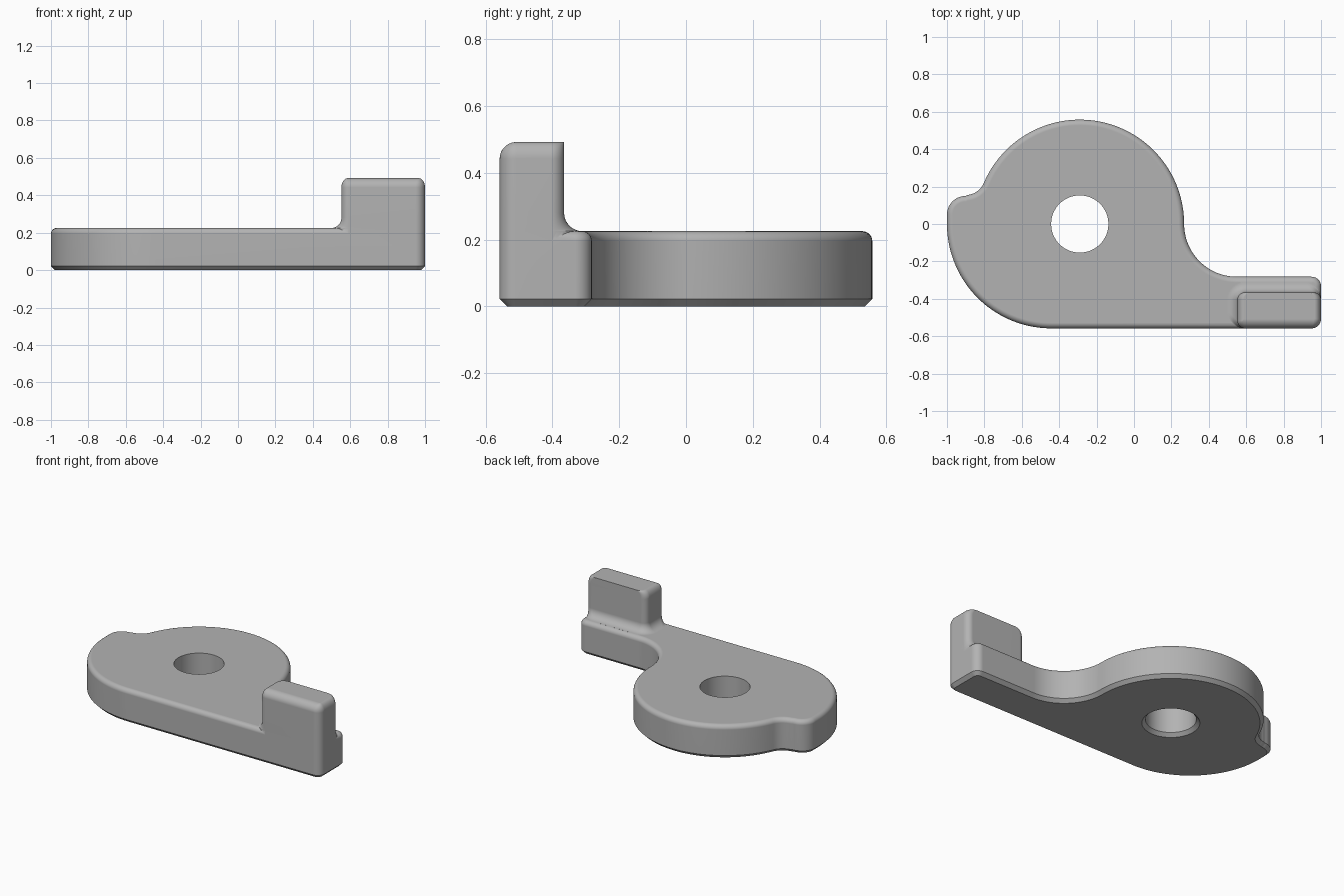
import bpy, bmesh
from math import cos, sin, pi, radians, sqrt, atan2, degrees

cube = bpy.data.objects.get("Cube")
if cube:
    bpy.data.objects.remove(cube, do_unlink=True)

grey = bpy.data.materials.new("plain_grey")
grey.use_nodes = True
colour = (0.45, 0.45, 0.45, 1)
grey.diffuse_color = colour
grey.node_tree.nodes["Principled BSDF"].inputs["Base Color"].default_value = colour


def arc(cx, cy, r, start, end, steps):
    """Points along an arc, angles in degrees."""
    angles = [radians(start + (end - start) * i / steps) for i in range(steps + 1)]
    return [(cx + r * cos(a), cy + r * sin(a)) for a in angles]


def loft(name, rings):
    """Solid skinned through (height, outline) rings from bottom to top."""
    bm = bmesh.new()
    loops = [[bm.verts.new((x, y, z)) for x, y in pts] for z, pts in rings]
    n = len(loops[0])
    for low, high in zip(loops, loops[1:]):
        for i in range(n):
            j = (i + 1) % n
            bm.faces.new((low[i], low[j], high[j], high[i]))
    bm.faces.new(loops[0][::-1])
    bm.faces.new(loops[-1])
    bmesh.ops.recalc_face_normals(bm, faces=bm.faces)
    mesh = bpy.data.meshes.new(name)
    bm.to_mesh(mesh)
    bm.free()
    mesh.materials.append(grey)
    obj = bpy.data.objects.new(name, mesh)
    bpy.context.collection.objects.link(obj)
    return obj


HUB_X, HUB_R, HALF = -0.29, 0.558, 0.558
THICK, EDGE, CHAMFER = 0.225, 0.03, 0.022


def plate_outline(d):
    """Plate contour moved inward by d, as a chain of tangent arcs."""
    nub_x, nub_y, nub_r = -0.9, 0.05, 0.1
    notch_y = 0.26
    notch_r = sqrt((nub_x - HUB_X) ** 2 + notch_y ** 2) - HUB_R
    meet = degrees(atan2(notch_y, nub_x - HUB_X))
    pts = arc(HUB_X, 0, HUB_R - d, meet, 0, 56)                 # hub
    pts += arc(0.55, 0, 0.282 + d, 180, 270, 28)[1:]            # inner sweep to arm
    pts += arc(0.95, -0.332, 0.05 - d, 90, 0, 8)                # arm corners
    pts += arc(0.95, -0.508, 0.05 - d, 0, -90, 8)
    pts += arc(-0.442, 0, HALF - d, 270, 180, 36)               # outer sweep
    pts += arc(nub_x, nub_y, nub_r - d, 180, 90, 14)            # nub
    pts += arc(nub_x, notch_y, notch_r + d, 270, 360 + meet - 180, 12)[1:-1]
    return pts[::-1]


# Plate with chamfered underside and rounded upper rim
rings = [(0, plate_outline(CHAMFER)), (CHAMFER, plate_outline(0))]
for i in range(7):
    a = i / 6 * pi / 2
    rings.append((THICK - EDGE + EDGE * sin(a), plate_outline(EDGE * (1 - cos(a)))))
body = loft("stop_lever", rings)

FLARE, CORNER, TOP, ROUND = 0.055, 0.04, 0.492, 0.05


def post_outline(f, t):
    """Post section: f flares the left and back feet, t insets the crown."""
    x0, x1 = 0.553 - f + 0.7 * t, 1 - 0.7 * t
    y0, y1 = -HALF + t, -0.365 + f
    r = CORNER + f
    front_left = max(r - t, 0.003)
    front_right = max(0.05 - t, 0.003)
    return (arc(x0 + front_left, y0 + front_left, front_left, 180, 270, 8)
            + arc(x1 - front_right, y0 + front_right, front_right, 270, 360, 8)
            + arc(x1 - r, y1 - r, r, 0, 90, 8)
            + arc(x0 + r, y1 - r, r, 90, 180, 8))


# Upright post with a filleted foot and rounded crown
rings = [(0.1, post_outline(FLARE, 0))]
for i in range(9):
    a = i / 8 * pi / 2
    rings.append((THICK + FLARE * (1 - cos(a)), post_outline(FLARE * (1 - sin(a)), 0)))
for i in range(8):
    a = i / 7 * pi / 2
    rings.append((TOP - ROUND + ROUND * sin(a), post_outline(0, ROUND * (1 - cos(a)))))
post = loft("post", rings)

# Pivot hole, widened at the underside
HOLE = 0.153
hole = loft("hole_cutter", [(z, arc(HUB_X, 0, r, 0, 360, 64)[:-1]) for z, r in
                            ((-0.02, HOLE + 0.042), (CHAMFER, HOLE), (0.4, HOLE))])
hole.hide_render = True

bpy.ops.object.select_all(action="DESELECT")
body.select_set(True)
bpy.context.view_layer.objects.active = body
for tool, action in ((post, "UNION"), (hole, "DIFFERENCE")):
    mod = body.modifiers.new(action.lower(), "BOOLEAN")
    mod.operation, mod.object, mod.solver = action, tool, "EXACT"
    bpy.ops.object.modifier_apply(modifier=mod.name)
    bpy.data.objects.remove(tool, do_unlink=True)

bpy.ops.object.shade_smooth_by_angle(angle=radians(32))
weighted = body.modifiers.new("even_shading", "WEIGHTED_NORMAL")
weighted.keep_sharp = True
